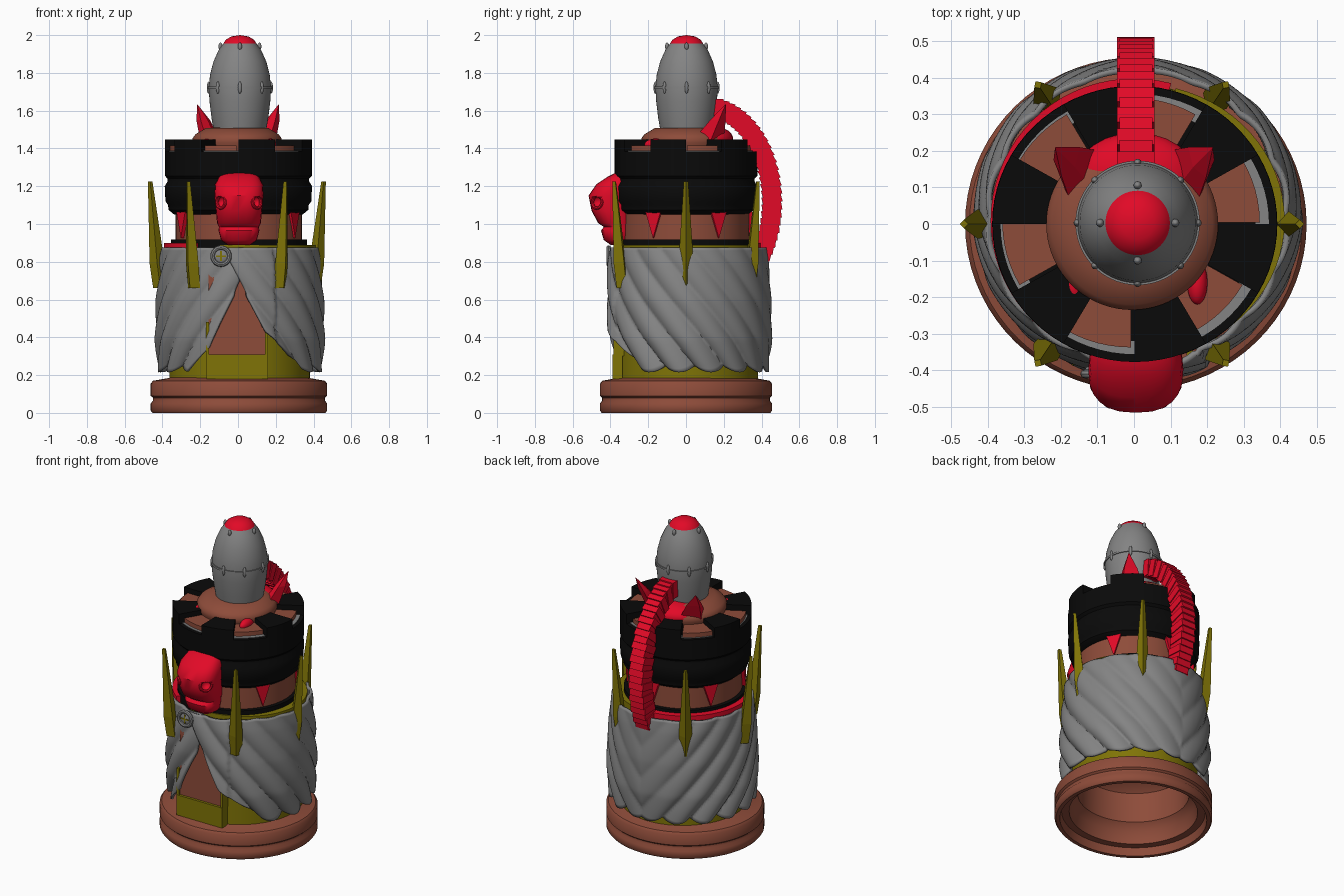
import bpy, bmesh
from math import sin, cos, pi, radians
from mathutils import Vector, Matrix

if "Cube" in bpy.data.objects:
    bpy.data.objects.remove(bpy.data.objects["Cube"])


def material(name, rgb):
    m = bpy.data.materials.new(name)
    m.use_nodes = True
    m.diffuse_color = (*rgb, 1)
    m.node_tree.nodes["Principled BSDF"].inputs["Base Color"].default_value = (*rgb, 1)
    return m


BROWN = material("terracotta", (0.27, 0.072, 0.042))
RED = material("bright red", (0.76, 0.003, 0.02))
BLACK = material("black", (0.003, 0.003, 0.003))
GOLD = material("dull gold", (0.215, 0.175, 0.002))
GRAY = material("gray", (0.23, 0.23, 0.23))


def finish(name, bm, mat, smooth=40):
    bmesh.ops.remove_doubles(bm, verts=bm.verts, dist=0.0002)
    bmesh.ops.recalc_face_normals(bm, faces=bm.faces)
    mesh = bpy.data.meshes.new(name)
    bm.to_mesh(mesh)
    bm.free()
    mesh.materials.append(mat)
    ob = bpy.data.objects.new(name, mesh)
    bpy.context.collection.objects.link(ob)
    bpy.ops.object.select_all(action="DESELECT")
    ob.select_set(True)
    bpy.context.view_layer.objects.active = ob
    if smooth:
        bpy.ops.object.shade_smooth_by_angle(angle=radians(smooth))
    return ob


def bridge(bm, rings, wrap):
    for a, b in zip(rings, rings[1:]):
        n = len(a)
        for i in range(n if wrap else n - 1):
            j = (i + 1) % n
            bm.faces.new((a[i], a[j], b[j], b[i]))


def loft(name, sections, mat, smooth=0):
    """Closed solid through a list of point loops."""
    bm = bmesh.new()
    rings = [[bm.verts.new(p) for p in loop] for loop in sections]
    bridge(bm, rings, True)
    bm.faces.new(rings[0])
    bm.faces.new(rings[-1])
    return finish(name, bm, mat, smooth)


def lathe(name, profile, mat, arc=(0, 360), closed=False, at=(0.005, 0), sy=1, seg=72):
    """Revolve (radius, height) points; a closed profile over a part arc is capped."""
    bm = bmesh.new()
    full = arc[1] - arc[0] == 360
    n = seg if full else max(4, int(seg * (arc[1] - arc[0]) / 360))
    rings = []
    for i in range(n + 1):
        a = radians(arc[0] + (arc[1] - arc[0]) * i / n)
        rings.append([bm.verts.new((at[0] + r * cos(a), at[1] + r * sin(a) * sy, z))
                      for r, z in profile])
    bridge(bm, rings, closed)
    if closed and not full:
        bm.faces.new(rings[0])
        bm.faces.new(rings[-1])
    return finish(name, bm, mat)


def band(name, r0, r1, z0, z1, mat, arc=(0, 360), **kw):
    return lathe(name, [(r0, z0), (r1, z0), (r1, z1), (r0, z1)], mat, arc, True, **kw)


def box(name, lo, hi, mat):
    lo, hi = Vector(lo), Vector(hi)
    bm = bmesh.new()
    bmesh.ops.create_cube(bm, size=1, matrix=Matrix.Translation((lo + hi) / 2)
                          @ Matrix.Diagonal((*(hi - lo), 1)))
    return finish(name, bm, mat, 0)


def ball(name, center, size, mat):
    bm = bmesh.new()
    bmesh.ops.create_uvsphere(bm, u_segments=24, v_segments=14, radius=1,
                              matrix=Matrix.Translation(center) @ Matrix.Diagonal((*size, 1)))
    return finish(name, bm, mat)


def ring(name, center, axis, r, thick, mat):
    rot = Vector((0, 0, 1)).rotation_difference(Vector(axis)).to_matrix().to_4x4()
    prof = [(r + thick * cos(k * pi / 4), thick * sin(k * pi / 4)) for k in range(8)]
    ob = lathe(name, prof, mat, closed=True, at=(0, 0), seg=24)
    ob.data.transform(Matrix.Translation(center) @ rot)


def lerp(table, x):
    for (x0, y0), (x1, y1) in zip(table, table[1:]):
        if x <= x1:
            return y0 + (y1 - y0) * (x - x0) / (x1 - x0)
    return table[-1][1]


# Hollow plinth
lathe("plinth", [(0, 0.45), (0.25, 0.43), (0.325, 0.36), (0.33, 0.17), (0.37, 0.13),
                 (0.38, 0.05), (0.425, 0.05), (0.435, 0), (0.458, 0), (0.467, 0.012),
                 (0.467, 0.05), (0.455, 0.065), (0.455, 0.08), (0.467, 0.09), (0.467, 0.155),
                 (0.455, 0.17), (0.37, 0.185), (0.34, 0.2)], BROWN, sy=0.975)

# Tower body, doorway and collar
lathe("tower_body", [(0.372, 0.17), (0.37, 0.86), (0.3, 0.88)], GOLD, at=(0.008, 0.01))
box("door", (-0.155, -0.372, 0.3), (0.145, -0.335, 0.74), BROWN)
box("door_sill", (-0.168, -0.388, 0.18), (0.158, -0.335, 0.31), GOLD)
for s in (-1, 1):
    x = -0.005 + s * 0.157
    box("door_jamb", (x - 0.008, -0.385, 0.3), (x + 0.008, -0.32, 0.48), GOLD)
band("collar", 0.3, 0.36, 0.85, 0.918, BLACK)
band("red_lining", 0.35, 0.392, 0.84, 0.9, RED, (75, 235), at=(0, 0.01), sy=0.99)
band("gold_lining", 0.35, 0.402, 0.84, 0.89, GOLD, (-105, 75), at=(0.01, 0.01), sy=0.93)
lathe("neck", [(0.335, 0.88), (0.335, 1.08)], BROWN)

# Draped cloak with slanting folds, open at the front
SHAPE = [(0.2, 0.418), (0.4, 0.441), (0.6, 0.438), (0.8, 0.424), (0.9, 0.412)]
EDGES = {1: [(0.2, 1.0), (0.24, 0.95), (0.44, 0.31), (0.7, 0), (0.9, -0.25)],
         -1: [(0.2, 0.8), (0.25, 0.74), (0.36, 0.38), (0.5, 0.23), (0.7, 0), (0.9, 0)]}
bm = bmesh.new()
for side, edge in EDGES.items():
    rows = []
    for j in range(41):
        v = j / 40
        z = 0.25 + 0.625 * v
        start = lerp(edge, z)
        row = []
        for i in range(121):
            t = start + (pi - start) * i / 120
            fold = abs(sin(8 * (t - 2 * (0.88 - z)))) ** 0.8
            calm = 1 - 0.65 * min(1, max(0, (t - 2.3) / 0.6))
            r = lerp(SHAPE, z) + (0.034 - 0.02 * v) * (fold - 0.6) * calm
            r -= 0.016 * max(0, cos(t))
            if side > 0 and t < 0.45:
                r += 0.012
            row.append(bm.verts.new((0.01 + side * r * sin(t), 0.012 - r * cos(t),
                                     z - 0.035 * fold * (1 - v) ** 4)))
        rows.append(row)
    bridge(bm, rows, False)
cloak = finish("cloak", bm, GRAY, 60)
thick = cloak.modifiers.new("thickness", "SOLIDIFY")
thick.thickness = 0.016
thick.offset = -1

# Cloak clasp
ring("clasp_rim", (-0.09, -0.41, 0.83), (0, -1, 0), 0.045, 0.012, GRAY)
ball("clasp_disc", (-0.09, -0.4, 0.83), (0.045, 0.018, 0.045), GRAY)
box("clasp_bar", (-0.117, -0.42, 0.826), (-0.063, -0.413, 0.834), GOLD)
box("clasp_bar", (-0.094, -0.42, 0.803), (-0.086, -0.413, 0.857), GOLD)

# Six gold spikes, widest at the foot
for angle in (0, 56, 124, 180, 236, 304):
    turn = Matrix.Translation((-0.006, 0, 0)) @ Matrix.Rotation(radians(angle), 4, "Z")
    loft("spike", [[turn @ Vector((d + x * w, y * w, z))
                    for x, y in ((1, 0), (0, 1), (-1, 0), (0, -1))]
                   for z, d, w in ((0.66, 0.405, 0.038), (0.79, 0.422, 0.04),
                                   (1.225, 0.459, 0.012))], GOLD)

# Six red pennants
for k in range(6):
    turn = Matrix.Rotation((k + 0.5) * pi / 3, 4, "Z")
    loft("pennant", [[turn @ Vector((d, y, z))
                      for y, z in ((-0.048, 1.07), (0.048, 1.07), (0, 0.925))]
                     for d in (0.31, 0.35)], RED)

# Battlement drum, merlons and floor
MID = dict(at=(0.002, 0), sy=0.97)
lathe("drum", [(0.3, 1.05), (0.34, 1.05), (0.37, 1.075), (0.372, 1.1), (0.386, 1.12),
               (0.39, 1.2), (0.375, 1.225), (0.375, 1.24), (0.389, 1.255), (0.389, 1.385),
               (0.365, 1.385), (0.2, 1.38)], BLACK, **MID)
band("floor_rim", 0.33, 0.367, 1.36, 1.388, GRAY, **MID)
for k in range(6):
    a = 60 * k
    band("merlon", 0.2, 0.389, 1.37, 1.447, BLACK, (a - 30, a), **MID)
    band("floor_slab", 0.2, 0.352, 1.37, 1.415, BROWN, (a, a + 30), at=(-0.008, 0.004), sy=0.97)
lathe("brim", [(0.215, 1.38), (0.235, 1.43), (0.235, 1.455), (0.22, 1.475), (0.165, 1.508),
               (0, 1.515)], BROWN, at=(-0.005, 0))

# Riveted helmet with red cap
C = (0.01, 0.003)
lathe("helmet", [(0.138, 1.49), (0.15, 1.56), (0.161, 1.65), (0.165, 1.72), (0.158, 1.79),
                 (0.14, 1.86), (0.113, 1.92), (0.085, 1.958), (0, 1.965)], GRAY, at=C)
band("helmet_seam", 0.15, 0.17, 1.716, 1.728, GRAY, at=C)
lathe("cap", [(0.088, 1.955), (0.075, 1.975), (0.045, 1.993), (0, 2.0)], RED, at=C)
for k in range(8):
    a = k * pi / 4
    ball("seam_rivet", (C[0] + 0.165 * cos(a), C[1] + 0.165 * sin(a), 1.722),
         (0.01, 0.01, 0.032), GRAY)
    if k % 2 == 0:
        ball("crown_rivet", (C[0] + 0.103 * cos(a), C[1] + 0.103 * sin(a), 1.94),
             (0.011, 0.011, 0.02), GRAY)

# Crown of the animal head: mound, ears, cheeks
ball("head_mound", (0.005, 0.13, 1.45), (0.165, 0.12, 0.07), RED)
for s in (-1, 1):
    foot = ((0.165, 0.035), (0.2, 0.13), (0.09, 0.2), (0.11, 0.09))
    loft("ear", [[(s * x, y, 1.44) for x, y in foot],
                 [(s * (0.09 + 0.65 * x), 0.11 + 0.5 * y, 1.55) for x, y in foot],
                 [(s * (0.212 + 0.02 * x), 0.205 + 0.03 * y, 1.632) for x, y in foot]], RED)
    ball("cheek", (0.005 + s * 0.168, -0.16, 1.42), (0.028, 0.06, 0.032), RED)

# Segmented mane down the back
bm = bmesh.new()
COUNT = 28
for k in range(COUNT):
    u = k / (COUNT - 1)
    t = radians(78 - 124 * u)
    pos = Vector((0.005, 0.1 + 0.352 * cos(t) + 0.02 * u ** 4, 1.13 + 0.49 * sin(t)))
    out = Vector((0, cos(t) / 0.405, sin(t) / 0.55)).normalized()
    tilt = out.to_track_quat("Y", "Z").to_matrix().to_4x4() @ Matrix.Rotation(0.25, 4, "X")
    bmesh.ops.create_cube(bm, size=1, matrix=Matrix.Translation(pos) @ tilt
                          @ Matrix.Diagonal((0.102 - 0.012 * (k % 2), 0.105, 0.046, 1)))
finish("mane", bm, RED, 0)

# Muzzle, lofted upward from chin to brow: height, half width, front depth
MUZZLE = [(0.89, 0.06, -0.40), (0.915, 0.095, -0.435), (0.965, 0.108, -0.45),
          (0.985, 0.106, -0.435), (1.005, 0.116, -0.465), (1.07, 0.122, -0.5),
          (1.15, 0.13, -0.516), (1.21, 0.126, -0.475), (1.25, 0.105, -0.415),
          (1.275, 0.075, -0.365)]
sections = []
for z, w, front in MUZZLE:
    loop = []
    for k in range(24):
        c, s = cos(k * pi / 12), sin(k * pi / 12)
        half = (-0.28 - front) / 2
        loop.append((0.005 + w * abs(c) ** 0.8 * (1 if c > 0 else -1),
                     front + half + half * abs(s) ** 0.8 * (1 if s > 0 else -1), z))
    sections.append(loop)
muzzle = loft("muzzle", sections, RED, 45)
for s in (-1, 1):
    spot = (0.005 + s * 0.094, -0.47, 1.118)
    pit = ball("nostril_cutter", spot, (0.03, 0.035, 0.03), RED)
    cut = muzzle.modifiers.new("nostril", "BOOLEAN")
    cut.operation = "DIFFERENCE"
    cut.object = pit
    bpy.context.view_layer.objects.active = muzzle
    bpy.ops.object.modifier_apply(modifier=cut.name)
    bpy.data.objects.remove(pit)
    ring("nostril_rim", spot, (s * 0.75, -0.65, 0.1), 0.034, 0.009, RED)
